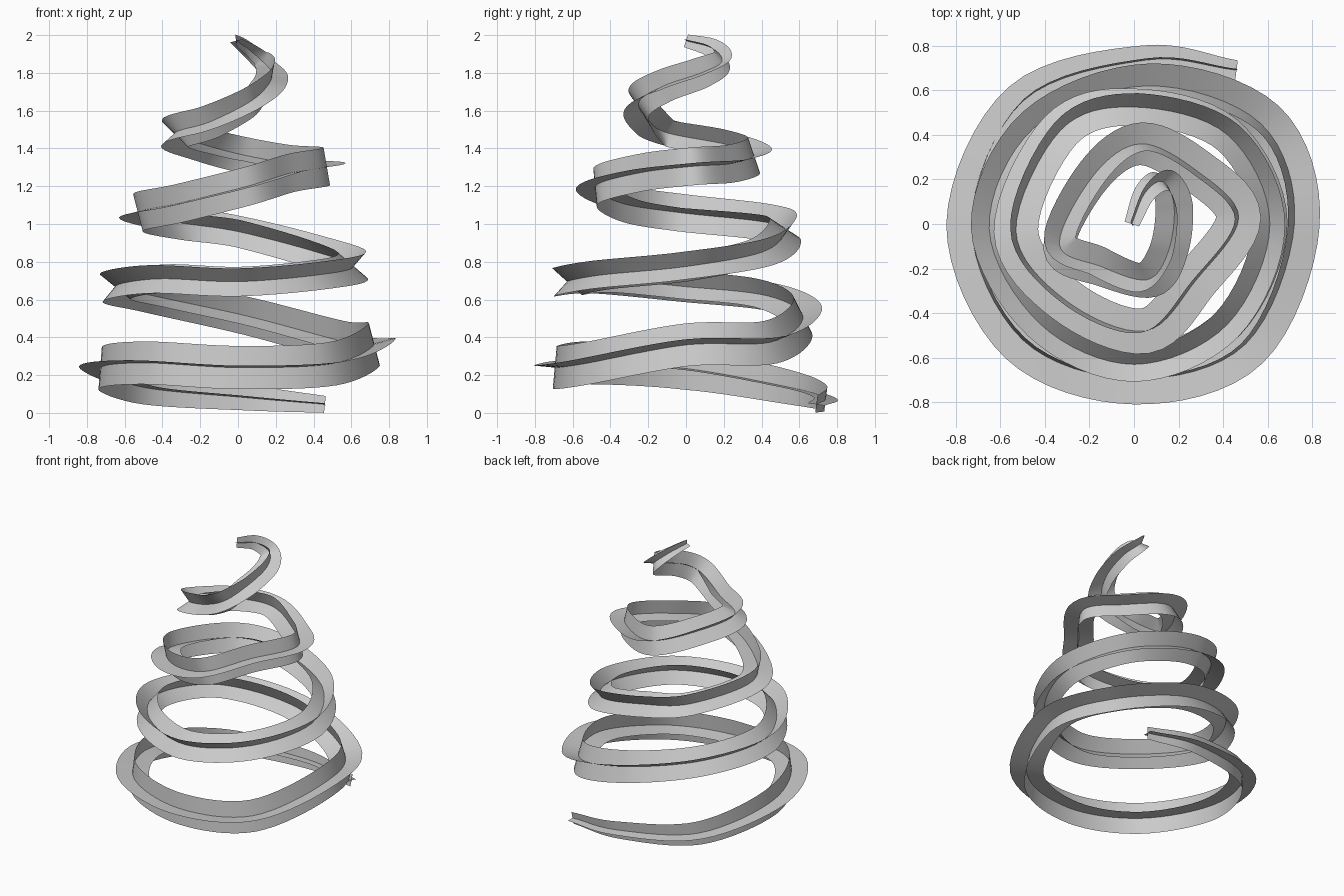
import bpy, math
from mathutils import Vector, Matrix

if "Cube" in bpy.data.objects:
    bpy.data.objects.remove(bpy.data.objects["Cube"])

# Spiral centre line, bottom to top
PATH = [(.46, .69, .045), (.05, .735, .08), (-.5, .55, .135), (-.73, .0, .235),
        (-.5, -.52, .265), (0, -.695, .24), (.5, -.54, .26), (.72, 0, .36),
        (.57, .45, .375), (.06, .62, .51), (-.45, .43, .62), (-.65, -.02, .67),
        (-.42, -.45, .71), (0, -.63, .695), (.42, -.45, .73), (.61, 0, .775),
        (.42, .4, .85), (0, .525, .96), (-.33, .42, 1.01), (-.53, -.03, 1.06),
        (-.31, -.34, 1.11), (.05, -.48, 1.20), (.28, -.25, 1.27), (.47, .03, 1.305),
        (.28, .24, 1.32), (.03, .36, 1.365), (-.18, .22, 1.42), (-.335, -.09, 1.48),
        (-.15, -.19, 1.54), (.06, -.25, 1.645), (.155, -.12, 1.73), (.18, .08, 1.80),
        (.13, .19, 1.86), (.05, .14, 1.93), (-.01, 0, 1.97)]
# Arm length of the cross section at path point numbers
SIZE = [(0, .045), (3, .113), (8, .118), (10, .106), (28, .1), (31, .085), (34, .035)]
# Extra roll in degrees at path point numbers
ROLL = [(0, 0), (15, 0), (17, -14), (19, -2), (21, -8), (25, -10), (27, 0), (28, -5),
        (30, -35), (34, -35)]
STEPS = 8


def lookup(table, t):
    for (a, ra), (b, rb) in zip(table, table[1:]):
        if t <= b:
            return ra + (rb - ra) * (t - a) / (b - a)
    return table[-1][1]


def smooth_path(points):
    p = [Vector(q) for q in points]
    p = [2 * p[0] - p[1]] + p + [2 * p[-1] - p[-2]]
    out = []
    for i in range(1, len(p) - 2):
        a, b, c, d = p[i - 1:i + 3]
        for k in range(STEPS):
            t = k / STEPS
            out.append(.5 * (2 * b + (c - a) * t + (2 * a - 5 * b + 4 * c - d) * t * t
                             + (3 * b - a - 3 * c + d) * t ** 3))
    return out + [p[-2]]


# Minimum-twist frames along the spiral
pts = smooth_path(PATH)
n = len(pts)
tans = [(pts[min(i + 1, n - 1)] - pts[max(i - 1, 0)]).normalized() for i in range(n)]
side = tans[0].cross(Vector((0, 0, 1))).normalized()
side = Matrix.Rotation(math.radians(8), 3, tans[0]) @ side
frames = []
for i, t in enumerate(tans):
    if i:
        side = tans[i - 1].rotation_difference(t) @ side
    side = (side - t * side.dot(t)).normalized()
    s = Matrix.Rotation(math.radians(-lookup(ROLL, i / STEPS)), 3, t) @ side
    frames.append((s, s.cross(t)))

# Two crossing ribbons follow the spiral
for axis, name in enumerate(("spiral_ribbon_flat", "spiral_ribbon_upright")):
    verts, faces = [], []
    for i, p in enumerate(pts):
        d = frames[i][axis] * lookup(SIZE, i / STEPS)
        verts += [p - d, p, p + d]
    for i in range(n - 1):
        for k in (0, 1):
            a = 3 * i + k
            faces.append((a, a + 1, a + 4, a + 3))
    mesh = bpy.data.meshes.new(name)
    mesh.from_pydata(verts, [], faces)
    mesh.polygons.foreach_set("use_smooth", [True] * len(faces))
    bpy.context.collection.objects.link(bpy.data.objects.new(name, mesh))
